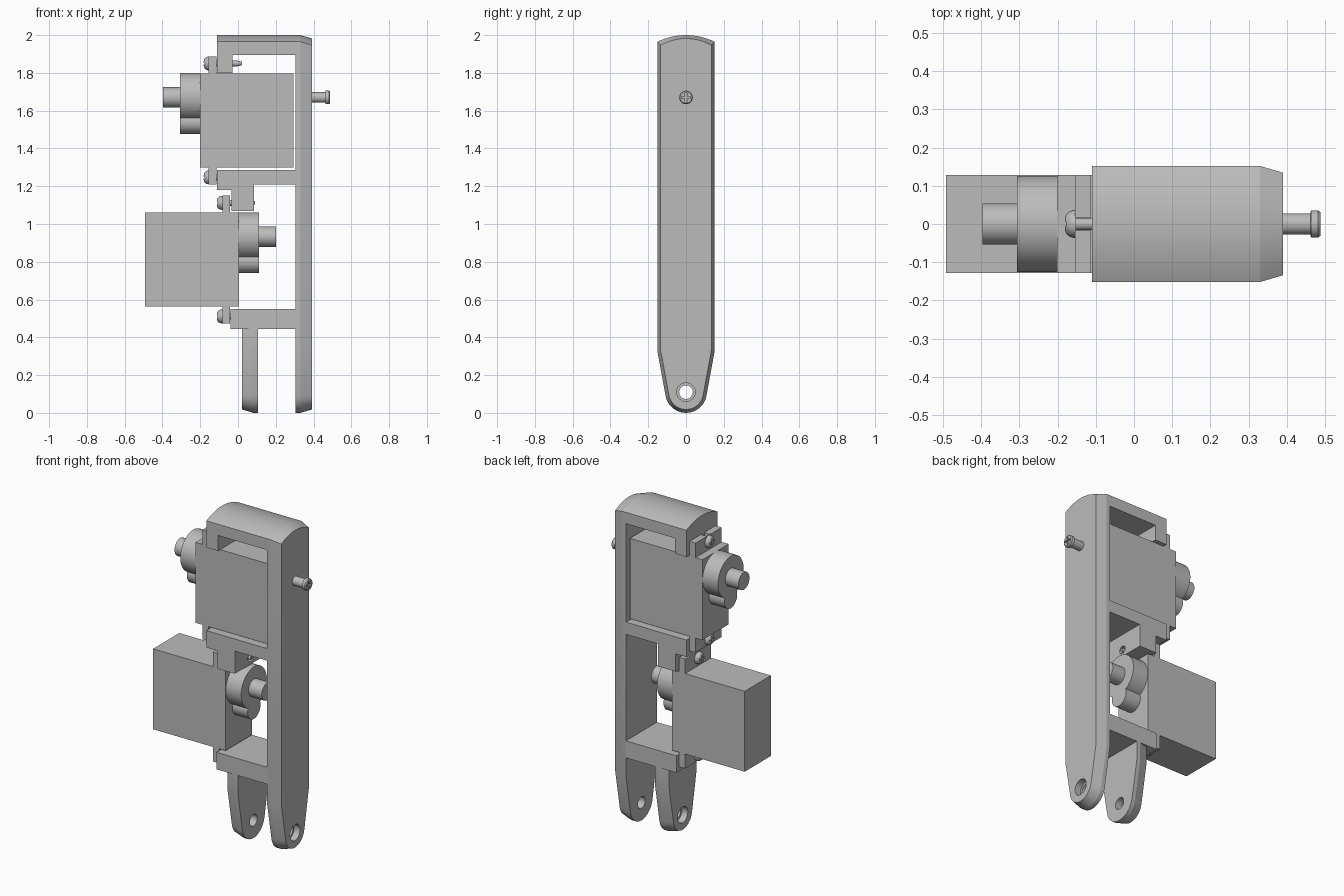
import bpy, bmesh, math

default = bpy.data.objects.get("Cube")
if default:
    bpy.data.objects.remove(default)

grey = bpy.data.materials.new("plain grey")
grey.use_nodes = True
grey.diffuse_color = (0.5, 0.5, 0.5, 1)
grey.node_tree.nodes["Principled BSDF"].inputs["Base Color"].default_value = (0.5, 0.5, 0.5, 1)


def loft(name, rings):
    """Solid skinned through matching rings of points, capped at both ends."""
    bm = bmesh.new()
    rows = [[bm.verts.new(p) for p in ring] for ring in rings]
    n = len(rows[0])
    for a, b in zip(rows, rows[1:]):
        for i in range(n):
            j = (i + 1) % n
            bm.faces.new((a[i], a[j], b[j], b[i]))
    bm.faces.new(rows[0])
    bm.faces.new(rows[-1])
    bmesh.ops.recalc_face_normals(bm, faces=bm.faces)
    mesh = bpy.data.meshes.new(name)
    bm.to_mesh(mesh)
    bm.free()
    mesh.materials.append(grey)
    obj = bpy.data.objects.new(name, mesh)
    bpy.context.collection.objects.link(obj)
    return obj


def along_x(name, sections):
    return loft(name, [[(x, y, z) for y, z in pts] for x, pts in sections])


def box(name, x0, x1, half_y, z0, z1):
    pts = [(-half_y, z0), (half_y, z0), (half_y, z1), (-half_y, z1)]
    return along_x(name, [(x0, pts), (x1, pts)])


def lathe(name, z, profile, n=32):
    """Round part about an x-parallel axis at height z; profile of (x, radius)."""
    ang = [2 * math.pi * i / n for i in range(n)]
    return along_x(name, [(x, [(r * math.cos(a), z + r * math.sin(a)) for a in ang])
                          for x, r in profile])


def combine(obj, other, operation):
    mod = obj.modifiers.new("combine", "BOOLEAN")
    mod.operation, mod.object, mod.solver = operation, other, "EXACT"
    bpy.context.view_layer.objects.active = obj
    bpy.ops.object.modifier_apply(modifier=mod.name)
    bpy.data.objects.remove(other)


def outline(inset, top, arched):
    """Link outline: round toe, tapered flanks, arched or flat top."""
    w, r = 0.152 - inset, 0.11 - inset
    pts = []
    for i in range(17):
        a = math.radians(-170 + 10 * i)
        pts.append((r * math.cos(a), 0.11 + r * math.sin(a)))
    pts.append((w, 0.33))
    for i in range(17):
        t = 1 - i / 8
        pts.append((w * t, top - arched * (inset + 0.035 * t * t)))
    pts.append((-w, 0.33))
    return pts


def pivot_hole(obj, outer_x, direction):
    combine(obj, lathe("bore", 0.11, [(outer_x - 0.2, 0.036), (outer_x + 0.2, 0.036)]), "DIFFERENCE")
    combine(obj, lathe("counterbore", 0.11, [(outer_x - 0.04 * direction, 0.049),
                                             (outer_x + 0.05 * direction, 0.049)]), "DIFFERENCE")


# Frame: spine with three arms, trimmed to the link outline
side = [(0.4, -0.1), (0.4, 2.1), (-0.11, 2.1), (-0.11, 1.8), (-0.03, 1.8), (-0.03, 1.895),
        (0.305, 1.895), (0.305, 1.285), (-0.11, 1.285), (-0.11, 1.18), (-0.035, 1.18),
        (-0.035, 1.07), (0.085, 1.07), (0.085, 1.21), (0.305, 1.21), (0.305, 0.55),
        (-0.04, 0.55), (-0.04, 0.445), (0.305, 0.445), (0.305, -0.1)]
frame = loft("frame", [[(x, y, z) for x, z in side] for y in (-0.3, 0.3)])
full = outline(0, 2, 1)
combine(frame, along_x("trim", [(-0.2, full), (0.33, full), (0.391, outline(0.018, 2, 1))]), "INTERSECT")
pivot_hole(frame, 0.391, 1)
combine(frame, lathe("screw_bore", 1.112, [(-0.1, 0.024), (0.2, 0.024)]), "DIFFERENCE")

# Second pivot lug under the lower arm
flat = outline(0, 0.445, 0)
lug = along_x("pivot_lug", [(0.022, outline(0.018, 0.445, 0)), (0.083, flat), (0.106, flat)])
pivot_hole(lug, 0.022, -1)


def servo(name, face, s, z0):
    """Boxy motor whose output points along s in x."""
    half = 0.128
    z1 = z0 + 0.498
    box(name + "_body", face, face - s * 0.497, half, z0, z1)
    nose = face + s * 0.105
    lathe(name + "_gear_housing", z1 - 0.125, [(face, 0.126), (nose, 0.126)], 48)
    lathe(name + "_idler_housing", z0 + 0.24, [(face, 0.063), (nose, 0.063)])
    lathe(name + "_output_shaft", z1 - 0.128, [(nose, 0.054), (nose + s * 0.09, 0.054)])
    # Slotted mounting ears above and below
    slot = 0.017
    for label, base, d in (("upper", z1, 1), ("lower", z0, -1)):
        tip, root = base + d * 0.09, base + d * 0.025
        ear = [(-half, base), (half, base), (half, tip), (slot, tip),
               (slot, root), (-slot, root), (-slot, tip), (-half, tip)]
        along_x(f"{name}_{label}_ear", [(face - s * 0.047, ear), (face - s * 0.088, ear)])


servo("upper_servo", -0.202, -1, 1.3)
servo("lower_servo", 0.005, 1, 0.563)


def cross_recess(screw, x, z, r):
    for a, b in ((r, r * 0.2), (r * 0.2, r)):
        combine(screw, box("recess", x - 0.012, x + 0.012, a, z - b, z + b), "DIFFERENCE")


# Mounting screws with domed heads
for label, x, z in (("upper_servo_top", -0.152, 1.85), ("upper_servo_bottom", -0.152, 1.247),
                    ("lower_servo_top", -0.083, 1.112), ("lower_servo_bottom", -0.083, 0.511)):
    dome = [(x - 0.03 * math.cos(a), 0.037 * math.sin(a) ** 0.6)
            for a in (math.radians(d) for d in (12, 25, 40, 58, 75, 90))]
    screw = lathe(label + "_screw", z, dome + [(x, 0.016), (x + 0.145, 0.016), (x + 0.173, 0.009)], 24)
    cross_recess(screw, x - 0.03, z, 0.024)

# Axle screw sticking out of the spine
axle = lathe("axle_screw", 1.67, [(0.32, 0.028), (0.462, 0.028), (0.464, 0.036),
                                  (0.482, 0.036), (0.488, 0.031)])
cross_recess(axle, 0.488, 1.67, 0.024)

# Smooth round surfaces, keep the corners sharp
bpy.ops.object.select_all(action="DESELECT")
for obj in bpy.context.scene.objects:
    if obj.type == "MESH":
        obj.select_set(True)
        bpy.context.view_layer.objects.active = obj
bpy.ops.object.shade_smooth_by_angle(angle=math.radians(15.5))
